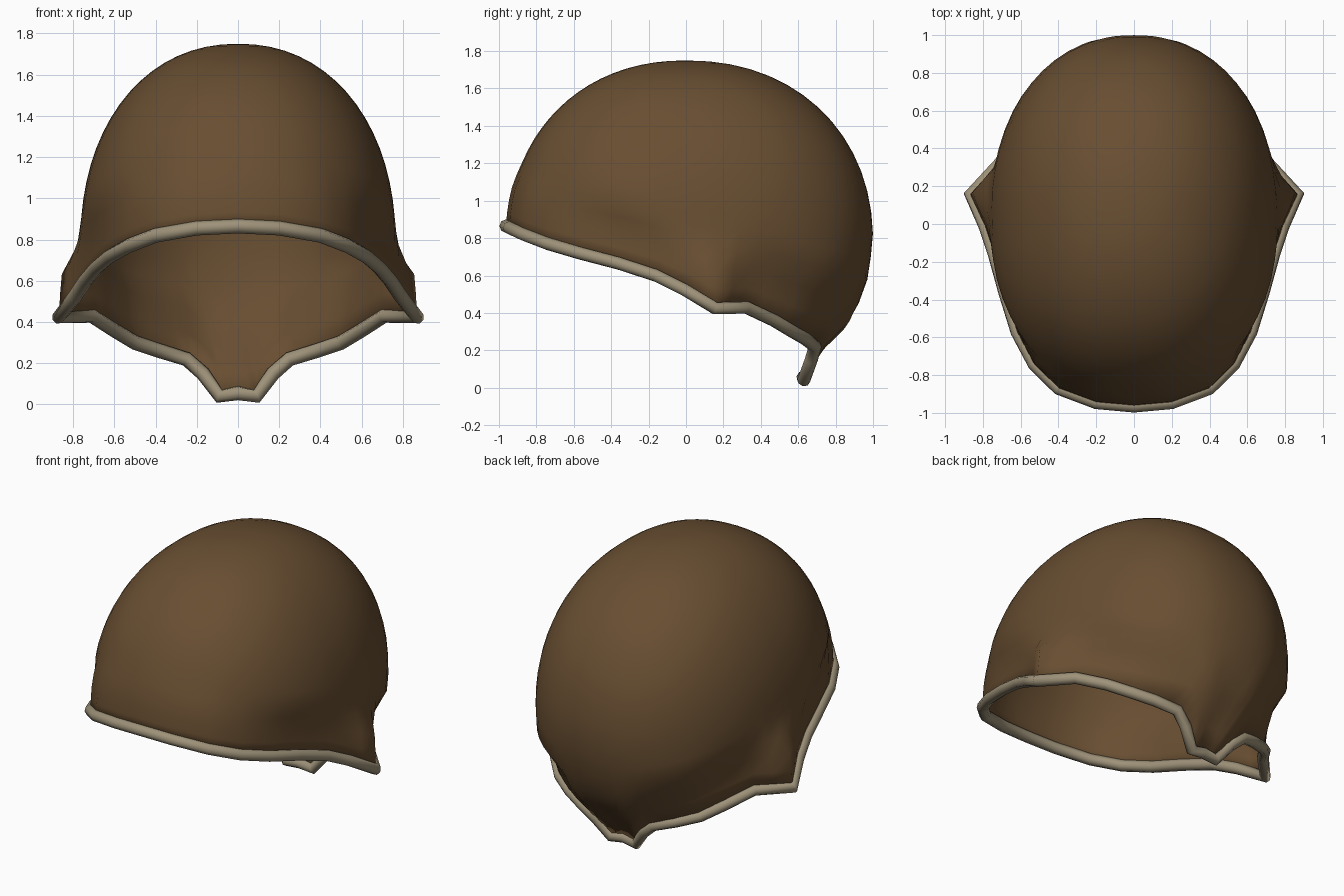
import bpy, bmesh, math
from mathutils import Vector

if "Cube" in bpy.data.objects:
    bpy.data.objects.remove(bpy.data.objects["Cube"])


def material(name, rgb):
    m = bpy.data.materials.new(name)
    m.diffuse_color = (*rgb, 1)
    m.use_nodes = True
    m.node_tree.nodes["Principled BSDF"].inputs["Base Color"].default_value = m.diffuse_color
    return m


brown = material("brown", (0.138, 0.076, 0.031))
tan = material("tan", (0.34, 0.285, 0.19))

# Half of the brim line, from front centre round the ear to back centre
HALF = [(0, -.963, .865), (.2, -.945, .855), (.4, -.87, .82), (.53, -.74, .77),
        (.62, -.57, .72), (.685, -.36, .665), (.74, -.16, .60), (.79, -.01, .525),
        (.868, .155, .425), (.71, .32, .43), (.60, .47, .36), (.5, .57, .30),
        (.38, .64, .26), (.25, .69, .22), (.17, .67, .15), (.09, .63, .04),
        (0, .625, .055)]
RIM = [Vector(p) for p in HALF]
RIM += [Vector((-p.x, p.y, p.z)) for p in RIM[-2:0:-1]]

TOP, WAIST, POWER = 1.75, 0.78, 2.15
# Back of the shell below its widest height: (z, y)
BACK = [(0, .61), (.17, .70), (.28, .82), (.36, .89), (.58, .97), (.78, 1.0)]


def back_reach(z):
    for (z0, y0), (z1, y1) in zip(BACK, BACK[1:]):
        if z <= z1:
            return y0 + (y1 - y0) * (z - z0) / (z1 - z0)
    return 1.0


def extents(z):
    """Half width, front reach and back reach of the dome at height z."""
    if z >= WAIST:
        u = min(1, (z - WAIST) / (TOP - WAIST))
        s = (1 - u ** POWER) ** (1 / POWER)
        return .765 * s, .955 * s, s
    b = back_reach(z)
    return .765 + .04 * (WAIST - z), .955 + .05 * (WAIST - z), b


def dome(angle, z):
    w, f, b = extents(z)
    s, c = math.sin(angle), math.cos(angle)
    e = 2 / 2.2
    x = math.copysign(abs(s) ** e, s) * w
    y = math.copysign(abs(c) ** e, c) * (b if c > 0 else f)
    return Vector((x, y, z))


# Shell: columns rise from the brim to the crown, flared near the ears
columns = []
for p, q in zip(RIM, RIM[1:] + RIM[:1]):
    columns += [p, (p + q) / 2]
ROWS = 20
bm = bmesh.new()
grid = []
for p in columns:
    w, f, b = extents(p.z)
    angle = math.atan2(p.x / w, p.y / (b if p.y > 0 else f))
    flare = p - dome(angle, p.z)
    col = []
    for r in range(ROWS):
        z = p.z + (TOP - p.z) * math.sin(r / ROWS * math.pi / 2)
        fade = min(1, max(0, (.34 - (z - p.z)) / .14))
        col.append(bm.verts.new(dome(angle, z) + flare * fade))
    grid.append(col)
apex = bm.verts.new((0, 0, TOP))
for a, b in zip(grid, grid[1:] + grid[:1]):
    for r in range(ROWS - 1):
        bm.faces.new((a[r], b[r], b[r + 1], a[r + 1]))
    bm.faces.new((a[-1], b[-1], apex))
bmesh.ops.recalc_face_normals(bm, faces=bm.faces)
if apex.normal.z < 0 or apex.link_faces[0].normal.z < 0:
    bmesh.ops.reverse_faces(bm, faces=bm.faces)
mesh = bpy.data.meshes.new("helmet_shell")
bm.to_mesh(mesh)
bm.free()
mesh.materials.append(brown)
mesh.shade_smooth()
shell = bpy.data.objects.new("helmet_shell", mesh)
bpy.context.collection.objects.link(shell)
solid = shell.modifiers.new("thickness", 'SOLIDIFY')
solid.thickness = 0.015
solid.offset = -1

# Rolled edge trim following the brim
curve = bpy.data.curves.new("edge_trim", 'CURVE')
curve.dimensions = '3D'
curve.bevel_depth = 0.035
curve.bevel_resolution = 2
spline = curve.splines.new('POLY')
spline.points.add(len(RIM) - 1)
for pt, p in zip(spline.points, RIM):
    pt.co = (*p, 1)
spline.use_cyclic_u = True
spline.use_smooth = True
curve.materials.append(tan)
trim = bpy.data.objects.new("edge_trim", curve)
bpy.context.collection.objects.link(trim)
